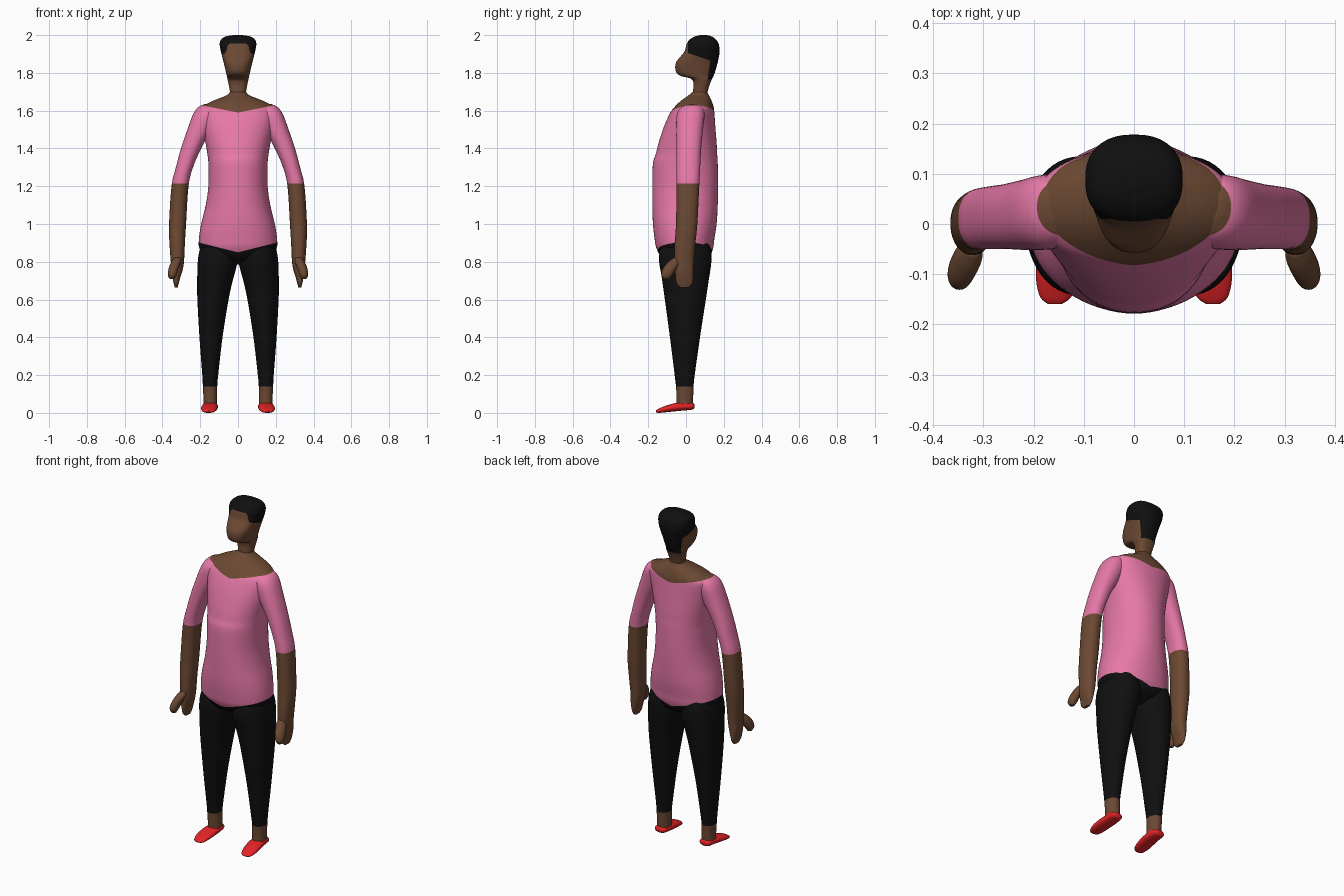
import bpy, bmesh, math
from mathutils import Vector


def material(name, rgb):
    m = bpy.data.materials.new(name)
    m.diffuse_color = (*rgb, 1)
    return m


PINK = material("pink_shirt", (0.80, 0.19, 0.39))
SKIN = material("brown_skin", (0.15, 0.066, 0.033))
BLACK = material("black", (0.005, 0.005, 0.005))
RED = material("red_shoe", (0.78, 0.017, 0.02))


def spline(keys, steps=6):
    """Catmull-Rom through the key rings."""
    out = []
    for i in range(len(keys) - 1):
        p0, p1 = keys[max(i - 1, 0)], keys[i]
        p2, p3 = keys[i + 1], keys[min(i + 2, len(keys) - 1)]
        for s in range(steps):
            t = s / steps
            out.append([0.5 * (2 * b + (c - a) * t + (2 * a - 5 * b + 4 * c - d) * t * t
                               + (3 * b - a - 3 * c + d) * t ** 3)
                        for a, b, c, d in zip(p0, p1, p2, p3)])
    out.append(list(keys[-1]))
    return out


def loft(name, keys, mats, rule=None, cuts=(), power=2.1, along_y=False, mirror=False, n=48):
    """Rings are (height, x min, x max, y min, y max); along_y swaps y and z."""
    bm = bmesh.new()
    rings = []
    for h, x0, x1, y0, y1 in spline(keys):
        ring = []
        for k in range(n):
            a = 2 * math.pi * k / n
            c, s = math.cos(a), math.sin(a)
            x = (x0 + x1) / 2 + (x1 - x0) / 2 * math.copysign(abs(c) ** (2 / power), c)
            y = (y0 + y1) / 2 + (y1 - y0) / 2 * math.copysign(abs(s) ** (2 / power), s)
            ring.append(bm.verts.new((x, h, y) if along_y else (x, y, h)))
        rings.append(ring)
    for a, b in zip(rings, rings[1:]):
        for k in range(n):
            j = (k + 1) % n
            bm.faces.new((a[k], a[j], b[j], b[k]))
    bm.faces.new(rings[0])
    bm.faces.new(rings[-1])
    # clean colour borders
    for co, no in cuts:
        bmesh.ops.bisect_plane(bm, geom=bm.verts[:] + bm.edges[:] + bm.faces[:],
                               plane_co=co, plane_no=Vector(no).normalized())
    bmesh.ops.recalc_face_normals(bm, faces=bm.faces[:])
    if rule:
        for f in bm.faces:
            f.material_index = rule(f.calc_center_median())
    me = bpy.data.meshes.new(name)
    bm.to_mesh(me)
    bm.free()
    for m in mats:
        me.materials.append(m)
    ob = bpy.data.objects.new(name, me)
    bpy.context.collection.objects.link(ob)
    bpy.ops.object.select_all(action='DESELECT')
    ob.select_set(True)
    bpy.context.view_layer.objects.active = ob
    bpy.ops.object.shade_smooth_by_angle(angle=math.radians(60))
    if mirror:
        ob.modifiers.new("mirror", 'MIRROR').use_mirror_merge = False
    return ob


def sym(rows):
    return [(z, -r, r, a, b) for z, r, a, b in rows]


def neckline(x):
    return 1.59 + 0.2 * abs(x)


def hem(x):
    return 0.85 + 0.25 * abs(x)


NECK_CUTS = [((0, 0, 1.59), (s * 0.2, 0, 1)) for s in (-1, 1)]
HEM_CUTS = [((0, 0, 0.85), (s * 0.25, 0, 1)) for s in (-1, 1)]

# Torso: shirt, bare shoulders, top of trousers
loft("torso", sym([
    (0.785, 0.03, -0.06, 0.06), (0.82, 0.16, -0.125, 0.12), (0.87, 0.203, -0.156, 0.143),
    (0.92, 0.207, -0.166, 0.15), (1.0, 0.195, -0.175, 0.162), (1.1, 0.171, -0.178, 0.168),
    (1.2, 0.157, -0.178, 0.17), (1.32, 0.157, -0.175, 0.168), (1.37, 0.162, -0.16, 0.165),
    (1.43, 0.172, -0.145, 0.162), (1.52, 0.19, -0.115, 0.155), (1.59, 0.2, -0.083, 0.15),
    (1.62, 0.187, -0.06, 0.146), (1.645, 0.148, -0.035, 0.138), (1.665, 0.1, -0.01, 0.13),
    (1.682, 0.06, 0.015, 0.121), (1.7, 0.042, 0.036, 0.112)]),
    [PINK, SKIN, BLACK],
    lambda c: 2 if c.z < hem(c.x) else 1 if c.z > neckline(c.x) else 0,
    NECK_CUTS + HEM_CUTS, power=2.15, n=72)


# Head, neck and short hair
def hair(c):
    crown = c.z > 1.955
    side = c.y > 0.01 and c.z > 1.908 - 0.33 * c.y
    nape = c.y > 0.115 + 0.15 * (c.z - 1.77) and c.z > 1.765
    return 1 if crown or side or nape else 0


loft("head", sym([
    (1.66, 0.042, 0.036, 0.11), (1.70, 0.043, 0.037, 0.115), (1.74, 0.05, 0.04, 0.126),
    (1.768, 0.056, 0.028, 0.138), (1.783, 0.059, -0.025, 0.145), (1.80, 0.063, -0.05, 0.152),
    (1.83, 0.07, -0.057, 0.161), (1.86, 0.077, -0.05, 0.169), (1.89, 0.085, -0.026, 0.175),
    (1.915, 0.091, -0.007, 0.178), (1.95, 0.097, 0.003, 0.174), (1.975, 0.091, 0.018, 0.16),
    (1.992, 0.068, 0.045, 0.138), (2.0, 0.025, 0.075, 0.11)]),
    [SKIN, BLACK], hair,
    [((0, 0, 1.955), (0, 0, 1)), ((0, 0.01, 0), (0, 1, 0)), ((0, 0, 1.908), (0, 0.33, 1)),
     ((0, 0.115, 1.77), (0, 1, -0.15)), ((0, 0, 1.765), (0, 0, 1))],
    power=2.5, n=64)

# Arms with sleeves and mitten-like hands
loft("arm", [
    (1.634, 0.13, 0.18, 0.01, 0.06), (1.618, 0.10, 0.211, -0.025, 0.088),
    (1.58, 0.10, 0.238, -0.048, 0.098), (1.5, 0.14, 0.268, -0.052, 0.09),
    (1.4, 0.195, 0.302, -0.05, 0.08), (1.3, 0.238, 0.329, -0.05, 0.075),
    (1.2, 0.262, 0.352, -0.05, 0.07), (1.0, 0.275, 0.365, -0.053, 0.06),
    (0.9, 0.281, 0.363, -0.06, 0.05), (0.8, 0.286, 0.356, -0.062, 0.042),
    (0.75, 0.295, 0.354, -0.058, 0.04), (0.715, 0.306, 0.347, -0.055, 0.039),
    (0.685, 0.314, 0.34, -0.05, 0.033), (0.665, 0.319, 0.335, -0.032, 0.017)],
    [PINK, SKIN], lambda c: 1 if c.z < 1.215 or c.z > neckline(c.x) else 0,
    [((0, 0, 1.215), (0, 0, 1)), NECK_CUTS[0]], power=2.25, mirror=True)

# Thumbs
loft("thumb", [
    (0.822, 0.305, 0.335, -0.065, -0.04), (0.80, 0.302, 0.353, -0.094, -0.03),
    (0.765, 0.315, 0.367, -0.122, -0.05), (0.73, 0.325, 0.371, -0.131, -0.072),
    (0.708, 0.337, 0.361, -0.118, -0.088)],
    [SKIN], mirror=True, n=28)

# Legs: trousers and bare ankles
loft("leg", [
    (0.93, 0.03, 0.18, -0.11, 0.11), (0.86, 0.006, 0.204, -0.138, 0.132),
    (0.8, 0.004, 0.213, -0.142, 0.134), (0.75, 0.014, 0.215, -0.134, 0.128),
    (0.7, 0.028, 0.216, -0.126, 0.12), (0.6, 0.05, 0.215, -0.112, 0.105),
    (0.4, 0.082, 0.204, -0.085, 0.074), (0.2, 0.105, 0.189, -0.06, 0.046),
    (0.14, 0.11, 0.186, -0.053, 0.04), (0.08, 0.11, 0.183, -0.05, 0.038),
    (0.03, 0.11, 0.183, -0.05, 0.036)],
    [BLACK, SKIN, RED], lambda c: 0 if c.z > 0.14 else 1 if c.z > 0.052 else 2,
    [((0, 0, 0.14), (0, 0, 1)), ((0, 0, 0.052), (0, 0, 1))], mirror=True)

# Shoes
loft("shoe", [
    (0.045, 0.13, 0.165, 0.027, 0.046), (0.032, 0.113, 0.182, 0.017, 0.054),
    (-0.02, 0.106, 0.188, 0.012, 0.056), (-0.06, 0.107, 0.193, 0.008, 0.051),
    (-0.11, 0.113, 0.195, 0.003, 0.037), (-0.145, 0.125, 0.187, 0.0, 0.022),
    (-0.159, 0.143, 0.172, 0.004, 0.013)],
    [RED], along_y=True, mirror=True, power=2.3, n=32)
